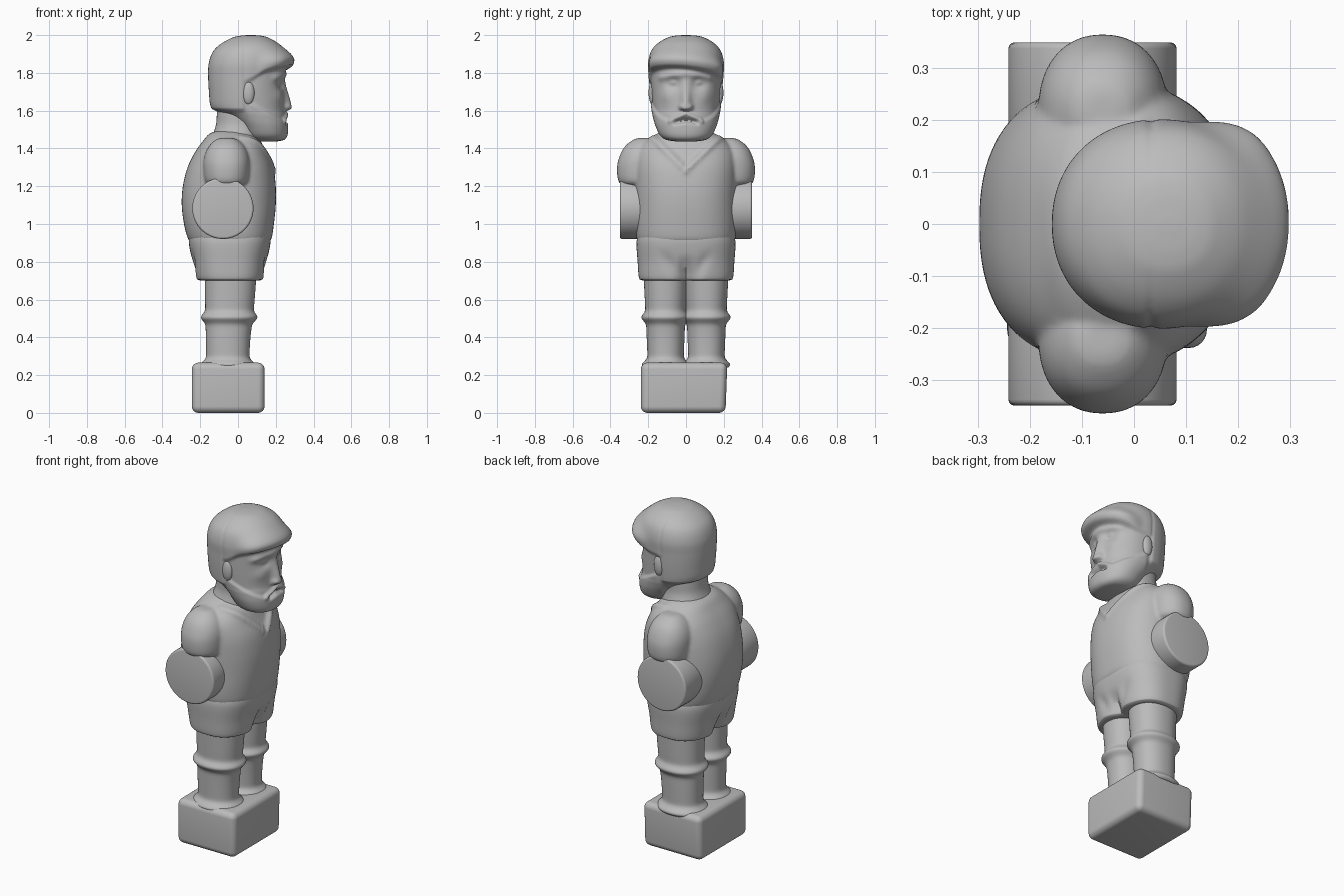
import bpy, bmesh, math
from mathutils import Matrix, Vector

if "Cube" in bpy.data.objects:
    bpy.data.objects.remove(bpy.data.objects["Cube"])

grey = bpy.data.materials.new("plain grey")
grey.use_nodes = True
COLOUR = (0.5, 0.5, 0.5, 1)
grey.diffuse_color = COLOUR
grey.node_tree.nodes["Principled BSDF"].inputs["Base Color"].default_value = COLOUR


def finish(name, bm, angle=60):
    bmesh.ops.recalc_face_normals(bm, faces=bm.faces)
    mesh = bpy.data.meshes.new(name)
    bm.to_mesh(mesh)
    bm.free()
    mesh.materials.append(grey)
    obj = bpy.data.objects.new(name, mesh)
    bpy.context.collection.objects.link(obj)
    bpy.ops.object.select_all(action="DESELECT")
    obj.select_set(True)
    bpy.context.view_layer.objects.active = obj
    bpy.ops.object.shade_smooth_by_angle(angle=math.radians(angle))
    return obj


def spline(a, b, c, d, t):
    return 0.5 * (2*b + (c-a)*t + (2*a - 5*b + 4*c - d)*t*t + (3*b - a - 3*c + d)*t**3)


def loft(bm, sections, cy=0.0, power=2.2, sculpt=None, n=96, steps=8):
    """Stack of rounded rings; a section is (height, back, front, half width)."""
    pts = [sections[0]] + list(sections) + [sections[-1]]
    rows = []
    for i in range(1, len(pts) - 2):
        for s in range(steps):
            rows.append([spline(*v, s / steps) for v in zip(*pts[i-1:i+3])])
    rows.append(sections[-1])
    rings = []
    for z, back, front, half in rows:
        ring = []
        for k in range(n):
            a = 2 * math.pi * k / n
            c, s = math.cos(a), math.sin(a)
            e = 2 / power
            ux, uy = math.copysign(abs(c)**e, c), math.copysign(abs(s)**e, s)
            p = Vector(((back+front)/2 + (front-back)/2*ux, cy + half*uy, z))
            if sculpt:
                p += Vector((c, s, 0)) * sculpt(p.x, p.y, z)
            ring.append(bm.verts.new(p))
        rings.append(ring)
    for low, high in zip(rings, rings[1:]):
        for k in range(n):
            m = (k + 1) % n
            bm.faces.new((low[k], low[m], high[m], high[k]))
    bm.faces.new(rings[0])
    bm.faces.new(rings[-1])


def bump(d, width):
    return math.exp(-(d / width)**2)


def step(d, width):
    t = min(max(d / width + 0.5, 0), 1)
    return t * t * (3 - 2*t)


def ball(bm, centre, size):
    m = Matrix.Translation(centre) @ Matrix.Diagonal((*size, 1))
    bmesh.ops.create_uvsphere(bm, u_segments=32, v_segments=20, radius=1, matrix=m)


def blend(obj, voxel, rounds):
    r = obj.modifiers.new("blend", "REMESH")
    r.mode, r.voxel_size, r.use_smooth_shade = "VOXEL", voxel, True
    s = obj.modifiers.new("soften", "SMOOTH")
    s.factor, s.iterations = 0.5, rounds


# Base block
bm = bmesh.new()
bmesh.ops.create_cube(bm, size=1, matrix=Matrix.Translation((-0.052, -0.01, 0.133))
                      @ Matrix.Diagonal((0.385, 0.458, 0.266, 1)))
for v in bm.verts:
    if v.co.z < 0.1 and v.co.y > 0:
        v.co.y -= 0.01
bmesh.ops.bevel(bm, geom=bm.edges[:], offset=0.035, segments=6, profile=0.5, affect="EDGES")
finish("foot_block", bm)

# Legs with rolled sock tops and flared ankles
def sock(x, y, z):
    return 0.024 * bump(z - 0.505, 0.025) + 0.03 * bump(z - 0.255, 0.025)

bm = bmesh.new()
for side in (-1, 1):
    loft(bm, [(0.24, -0.168, 0.06, 0.095), (0.3, -0.168, 0.06, 0.096), (0.4, -0.17, 0.066, 0.1),
              (0.5, -0.172, 0.078, 0.104), (0.6, -0.174, 0.088, 0.11), (0.76, -0.176, 0.1, 0.118)],
         cy=side * 0.108, sculpt=sock, steps=14)
finish("legs", bm)

# Shorts, pinched between the legs
def crotch(x, y, z):
    pinch = bump(y, 0.03) * step(0.79 - z, 0.12)
    return -0.05 * pinch - 0.012 * bump(abs(y) - 0.05 - (z - 0.72) * 0.5, 0.03) * step(0.83 - z, 0.1)

bm = bmesh.new()
loft(bm, [(0.7, -0.19, 0.105, 0.215), (0.704, -0.215, 0.13, 0.238), (0.72, -0.228, 0.142, 0.25),
          (0.8, -0.242, 0.153, 0.256), (0.9, -0.26, 0.172, 0.262), (0.96, -0.255, 0.17, 0.25)],
     power=2.6, sculpt=crotch)
finish("shorts", bm)

# Shirt with sleeves, softened together
def collar(x, y, z):
    if x < 0:
        return 0
    d = z - (1.265 + 1.0 * abs(y))
    return 0.012 * step(d, 0.014) * step(0.04 - d, 0.014) - 0.008 * step(d - 0.04, 0.02)

bm = bmesh.new()
loft(bm, [(0.9, -0.245, 0.16, 0.245), (0.925, -0.266, 0.178, 0.262), (1.0, -0.286, 0.19, 0.27),
          (1.1, -0.298, 0.2, 0.27), (1.2, -0.292, 0.2, 0.272), (1.3, -0.267, 0.186, 0.272),
          (1.38, -0.228, 0.155, 0.26), (1.44, -0.185, 0.128, 0.215), (1.475, -0.155, 0.1, 0.16),
          (1.492, -0.12, 0.07, 0.12)], power=2.4, sculpt=collar)
for side in (-1, 1):
    loft(bm, [(1.2, -0.14, 0.02, 0.1), (1.225, -0.175, 0.055, 0.136), (1.3, -0.184, 0.064, 0.144),
              (1.36, -0.178, 0.058, 0.13), (1.41, -0.155, 0.035, 0.103), (1.445, -0.12, 0, 0.06),
              (1.455, -0.09, -0.03, 0.03)], cy=side * 0.221, power=2.2)
blend(finish("shirt", bm), 0.009, 4)

# Round arm ends
for side, name in ((-1, "right_arm_disc"), (1, "left_arm_disc")):
    bm = bmesh.new()
    m = Matrix.Translation((-0.08, side * 0.265, 1.083)) @ Matrix.Rotation(math.pi/2, 4, "X")
    bmesh.ops.create_cone(bm, cap_ends=True, segments=72, radius1=0.162, radius2=0.162,
                          depth=0.17, matrix=m)
    rims = [e for e in bm.edges if abs(e.verts[0].co.y - e.verts[1].co.y) < 0.01]
    bmesh.ops.bevel(bm, geom=rims, offset=0.012, segments=4, profile=0.5, affect="EDGES")
    finish(name, bm)

# Neck
bm = bmesh.new()
loft(bm, [(1.4, -0.17, 0.12, 0.16), (1.46, -0.14, 0.125, 0.145), (1.52, -0.118, 0.14, 0.13),
          (1.58, -0.112, 0.15, 0.13), (1.66, -0.11, 0.16, 0.13)])
finish("neck", bm)

# Head: hair, beard and face are sculpted into one loft
def face(x, y, z):
    w = abs(y)
    # swept hair with a raised fringe, plus the back of the hair behind the ear
    line = 1.755 + 0.36 * (x - 0.05) - 0.12 * y * step(x - 0.1, 0.1)
    top = step(z - line, 0.03) * step(x - 0.03, 0.04)
    rear = step(0.035 - x, 0.03) * step(z - 1.6, 0.03)
    h = 0.012 * max(top, rear) * step(1.97 - z, 0.1)
    h += 0.042 * top * step(x - 0.15, 0.12) * bump(z - line - 0.045, 0.055)
    # beard, moustache and mouth
    front = step(x - 0.12, 0.1)
    h += 0.01 * step(1.64 - 0.55 * (x - 0.07) - z, 0.025) * step(x - 0.05, 0.04)
    h += 0.014 * front * bump(z - 1.585 + 0.45 * w, 0.013) * step(0.085 - w, 0.02)
    h -= 0.02 * front * bump(z - 1.55 + 0.25 * w, 0.01) * step(0.06 - w, 0.02)
    # nose, brows, sockets, eyes and cheeks
    h += front * bump(y, 0.026) * (0.036 * step(z - 1.603, 0.02) * step(1.70 - z, 0.18))
    h += 0.012 * front * bump(w - 0.024, 0.012) * bump(z - 1.622, 0.014)
    h += 0.01 * front * bump(z - 1.795 + 0.15 * w, 0.018) * step(0.14 - w, 0.04)
    h -= 0.024 * front * bump(w - 0.07, 0.036) * bump(z - 1.745, 0.03)
    h += 0.015 * front * bump(w - 0.072, 0.022) * bump(z - 1.747, 0.014)
    h += 0.006 * front * bump(w - 0.1, 0.035) * bump(z - 1.675, 0.035)
    return h

bm = bmesh.new()
loft(bm, [(1.438, 0.1, 0.2, 0.05), (1.446, 0.07, 0.235, 0.095), (1.47, 0.04, 0.252, 0.128),
          (1.52, 0.0, 0.256, 0.152), (1.57, -0.06, 0.252, 0.166), (1.6, -0.115, 0.248, 0.172),
          (1.63, -0.135, 0.247, 0.176), (1.7, -0.142, 0.245, 0.182), (1.78, -0.146, 0.247, 0.186),
          (1.85, -0.143, 0.246, 0.189), (1.91, -0.122, 0.235, 0.175), (1.955, -0.08, 0.205, 0.143),
          (1.985, -0.03, 0.16, 0.098), (1.996, 0.01, 0.125, 0.06), (2.0, 0.05, 0.085, 0.015)],
     power=2.15, sculpt=face, n=180, steps=9)
finish("head", bm, 80)

# Ears
for side, name in ((-1, "right_ear"), (1, "left_ear")):
    bm = bmesh.new()
    ball(bm, (0.055, side * 0.178, 1.695), (0.032, 0.02, 0.062))
    finish(name, bm)
